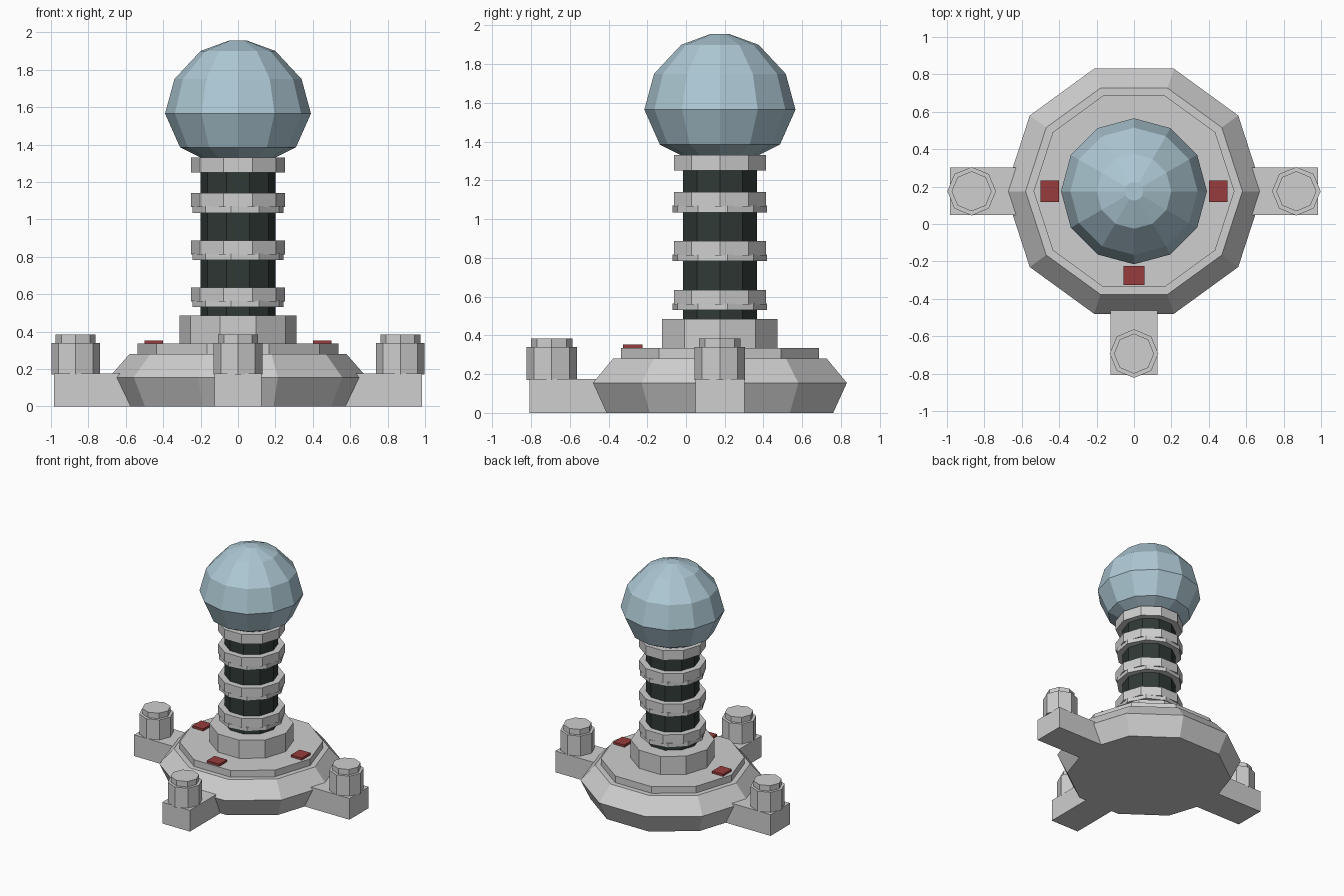
import bpy, bmesh, math

if "Cube" in bpy.data.objects:
    bpy.data.objects.remove(bpy.data.objects["Cube"])

CY = 0.175  # y of the main axis


def material(name, rgb):
    m = bpy.data.materials.new(name)
    m.diffuse_color = (*rgb, 1)
    m.use_nodes = True
    m.node_tree.nodes["Principled BSDF"].inputs["Base Color"].default_value = m.diffuse_color
    return m


GREY = material("light grey", (0.62, 0.62, 0.62))
DARK = material("dark green grey", (0.03, 0.042, 0.038))
BLUE = material("pale blue", (0.42, 0.58, 0.66))
RED = material("dark red", (0.31, 0.045, 0.045))


def finish(name, bm, mat):
    bmesh.ops.recalc_face_normals(bm, faces=bm.faces)
    me = bpy.data.meshes.new(name)
    bm.to_mesh(me)
    bm.free()
    me.materials.append(mat)
    ob = bpy.data.objects.new(name, me)
    bpy.context.collection.objects.link(ob)
    return ob


def lathe(name, profile, sides, mat, x=0.0, y=CY, turn=0.0):
    """Flat-faced turned solid from (radius, height) pairs."""
    bm = bmesh.new()
    rings = []
    for r, z in profile:
        angles = [math.radians(turn) + math.tau * i / sides for i in range(sides)]
        rings.append([bm.verts.new((x + r * math.cos(a), y + r * math.sin(a), z)) for a in angles])
    for lo, hi in zip(rings, rings[1:]):
        for i in range(sides):
            j = (i + 1) % sides
            bm.faces.new((lo[i], lo[j], hi[j], hi[i]))
    bm.faces.new(rings[0])
    bm.faces.new(rings[-1])
    return finish(name, bm, mat)


def box(name, lo, hi, mat):
    bm = bmesh.new()
    bmesh.ops.create_cube(bm, size=1)
    for v in bm.verts:
        v.co = [l + (c + 0.5) * (h - l) for l, h, c in zip(lo, hi, v.co)]
    return finish(name, bm, mat)


# Stepped ten-sided base
lathe("base", [(0.615, 0), (0.689, 0.155), (0.58, 0.28), (0.537, 0.28),
               (0.537, 0.335), (0.313, 0.335), (0.313, 0.485)], 10, GREY)

# Column and its collars
lathe("column", [(0.2, 0.485), (0.2, 1.33)], 10, DARK)
for i, z in enumerate((0.53, 0.783, 1.035)):
    lathe(f"collar_lower_{i}", [(0.247, z), (0.247, z + 0.035)], 10, GREY, turn=9)
    lathe(f"collar_upper_{i}", [(0.25, z + 0.03), (0.25, z + 0.105)], 10, GREY)
lathe("collar_top", [(0.25, 1.25), (0.25, 1.33)], 10, GREY)

# Globe
lathe("globe", [(0.19, 1.325), (0.31, 1.385), (0.39, 1.565), (0.34, 1.75),
                (0.2, 1.9), (0.05, 1.955)], 12, BLUE)

# Feet, bolts and indicator plates on three sides
for side, dx, dy in (("left", -1, 0), ("right", 1, 0), ("front", 0, -1)):
    def span(a, b, w):
        xs = sorted((dx * a, dx * b)) if dx else (-w, w)
        ys = sorted((CY + dy * a, CY + dy * b)) if dy else (CY - w, CY + w)
        return xs, ys

    xs, ys = span(0.5, 0.983, 0.126)
    box(f"foot_{side}", (xs[0], ys[0], 0), (xs[1], ys[1], 0.175), GREY)
    lathe(f"bolt_{side}", [(0.13, 0.17), (0.13, 0.34), (0.107, 0.34), (0.107, 0.385)],
          8, GREY, dx * 0.868, CY + dy * 0.868)
    xs, ys = span(0.4, 0.5, 0.057)
    box(f"indicator_{side}", (xs[0], ys[0], 0.33), (xs[1], ys[1], 0.353), RED)
